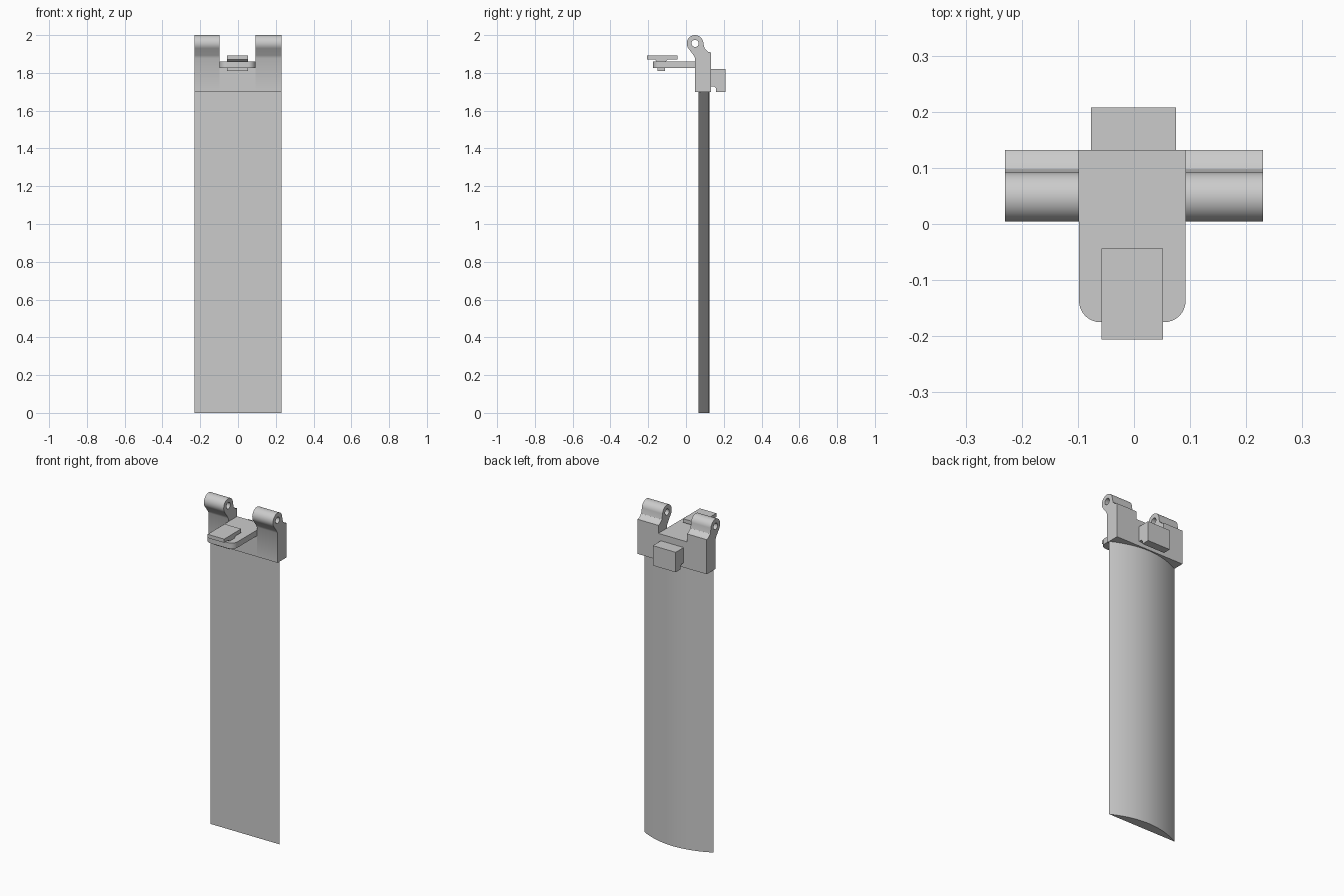
import bpy
import bmesh
from math import pi, sin, cos

if "Cube" in bpy.data.objects:
    bpy.data.objects.remove(bpy.data.objects["Cube"])

grey = bpy.data.materials.new("plain_grey")
grey.use_nodes = True
COLOUR = (0.6, 0.6, 0.6, 1)
grey.diffuse_color = COLOUR
grey.node_tree.nodes["Principled BSDF"].inputs["Base Color"].default_value = COLOUR


def prism(name, outline, axis, low, high, smooth=False):
    """Extrude an outline: (y, z) points along X, or (x, y) points along Z."""
    def place(a, b, c):
        return (c, a, b) if axis == "X" else (a, b, c)
    bm = bmesh.new()
    ends = [[bm.verts.new(place(a, b, c)) for a, b in outline] for c in (low, high)]
    for ring in ends:
        bm.faces.new(ring)
    n = len(outline)
    for i in range(n):
        j = (i + 1) % n
        bm.faces.new((ends[0][i], ends[0][j], ends[1][j], ends[1][i]))
    bmesh.ops.recalc_face_normals(bm, faces=bm.faces)
    mesh = bpy.data.meshes.new(name)
    bm.to_mesh(mesh)
    bm.free()
    mesh.materials.append(grey)
    obj = bpy.data.objects.new(name, mesh)
    bpy.context.collection.objects.link(obj)
    if smooth:
        bpy.ops.object.select_all(action="DESELECT")
        obj.select_set(True)
        bpy.context.view_layer.objects.active = obj
        bpy.ops.object.shade_smooth_by_angle(angle=pi / 6)
    return obj


def arc(cx, cy, r, start, end, steps):
    """Points on a circle, angles in units of pi."""
    angles = [pi * (start + (end - start) * i / steps) for i in range(steps + 1)]
    return [(cx + r * cos(a), cy + r * sin(a)) for a in angles]


# Blade: flat front, bowed back
HALF = 0.23
SEGS = 24
bow = [(HALF * cos(pi * i / SEGS), 0.065 + 0.06 * sin(pi * i / SEGS) ** 2)
       for i in range(SEGS + 1)]
prism("blade", bow, "Z", 0, 1.705, smooth=True)

# Root block under the notch
FRONT, BACK = 0.048, 0.132
LEFT, RIGHT = 0.092, -0.098
prism("root_block", [(FRONT, 1.7), (BACK, 1.7), (BACK, 1.86), (FRONT, 1.86)],
      "X", RIGHT, LEFT)

# Hinge knuckles rising from both sides of the root, drilled through
EYE = (0.048, 1.956)
knuckle = [(FRONT, 1.7), (BACK, 1.7), (BACK, 1.908), (0.117, 1.912), (0.098, 1.93)]
knuckle += arc(*EYE, 0.044, 0, 1.2, 28)
knuckle += [(0.04, 1.893), (FRONT, 1.878)]
drill = prism("hinge_drill", arc(*EYE, 0.019, 0, 2, 24)[:-1], "X", -0.4, 0.4)
drill.hide_render = True
drill.hide_viewport = True
for side, low, high in (("left", LEFT, HALF), ("right", -HALF, RIGHT)):
    part = prism(side + "_hinge_knuckle", knuckle, "X", low, high, smooth=True)
    cut = part.modifiers.new("hinge_hole", "BOOLEAN")
    cut.operation = "DIFFERENCE"
    cut.solver = "EXACT"
    cut.object = drill

# Shelf with rounded front corners
R = 0.038
TIP = -0.175
shelf = [(LEFT, FRONT + 0.01), (RIGHT, FRONT + 0.01)]
shelf += arc(RIGHT + R, TIP + R, R, 1, 1.5, 8)
shelf += arc(LEFT - R, TIP + R, R, 1.5, 2, 8)
prism("front_shelf", shelf, "Z", 1.825, 1.86, smooth=True)

# Sliding tab: top slab, tapered neck and foot through the shelf
tab = [(-0.206, 1.87), (-0.165, 1.87), (-0.152, 1.858), (-0.152, 1.81),
       (-0.11, 1.81), (-0.11, 1.858), (-0.097, 1.87), (-0.044, 1.87),
       (-0.044, 1.892), (-0.206, 1.892)]
prism("sliding_tab", tab, "X", -0.058, 0.052)

# Rear catch with a relieved underside
catch = [(BACK - 0.01, 1.728), (0.15, 1.728), (0.16, 1.718), (0.16, 1.7),
         (0.208, 1.7), (0.208, 1.82), (BACK - 0.01, 1.82)]
prism("rear_catch", catch, "X", -0.077, 0.075)
